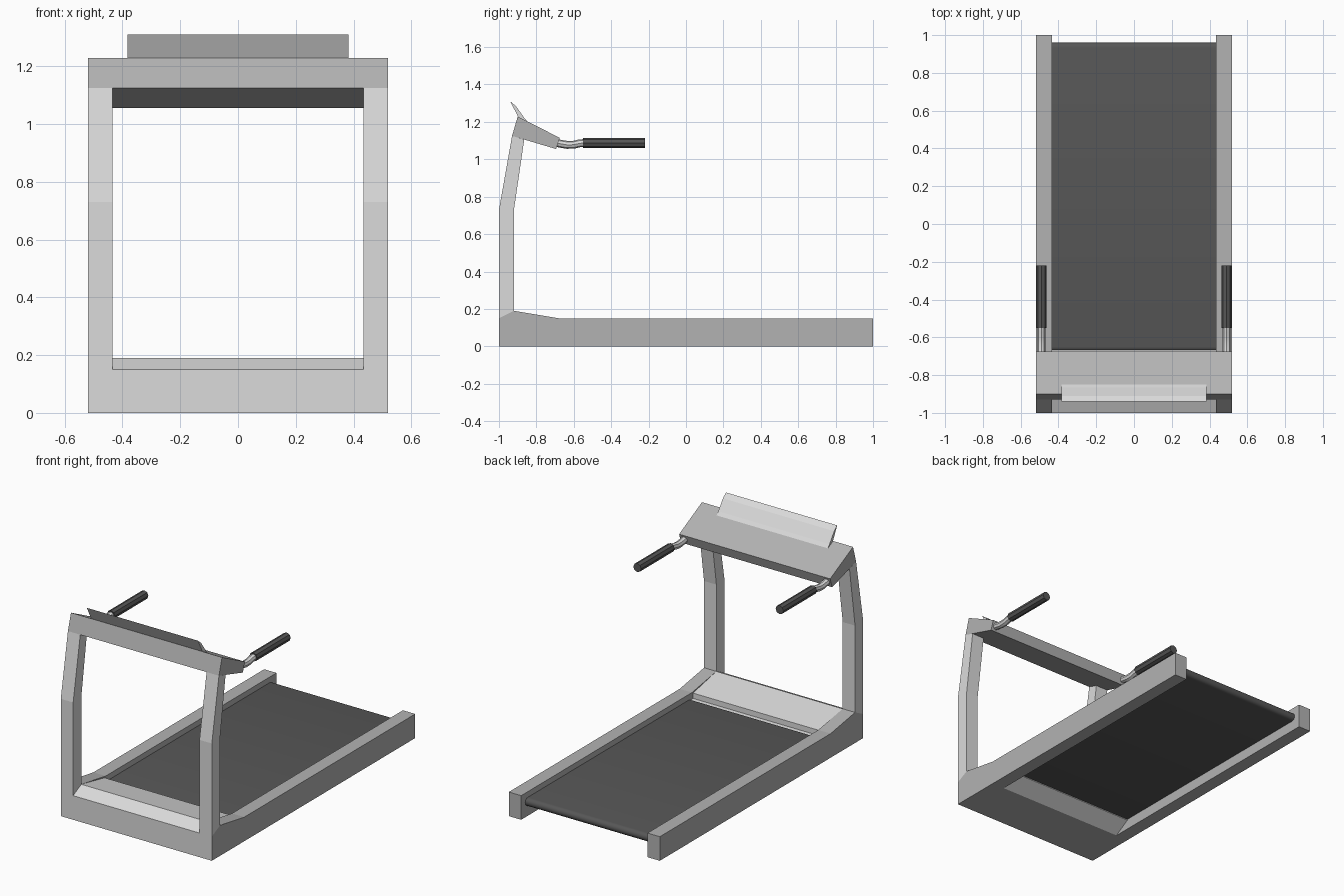
import bpy, bmesh, math
from mathutils import Vector

cube = bpy.data.objects.get("Cube")
if cube:
    bpy.data.objects.remove(cube, do_unlink=True)


def material(name, value):
    mat = bpy.data.materials.new(name)
    mat.use_nodes = True
    color = (value, value, value, 1)
    mat.diffuse_color = color
    mat.node_tree.nodes["Principled BSDF"].inputs["Base Color"].default_value = color
    return mat


LIGHT = material("light grey", 0.71)
MID = material("mid grey", 0.45)
DARK = material("dark rubber", 0.095)

HALF = 0.52    # outer half width
INNER = 0.435  # half width between the rails


def smooth(obj):
    bpy.ops.object.select_all(action='DESELECT')
    obj.select_set(True)
    bpy.context.view_layer.objects.active = obj
    bpy.ops.object.shade_smooth_by_angle(angle=math.radians(40))


def extrude(name, profile, x0, x1, mats, rule=None):
    """Extrude a (y, z) side profile from x0 to x1; rule picks a material by normal."""
    bm = bmesh.new()
    face = bm.faces.new([bm.verts.new((x0, y, z)) for y, z in profile])
    result = bmesh.ops.extrude_face_region(bm, geom=[face])
    moved = [v for v in result["geom"] if isinstance(v, bmesh.types.BMVert)]
    bmesh.ops.translate(bm, verts=moved, vec=(x1 - x0, 0, 0))
    bmesh.ops.recalc_face_normals(bm, faces=bm.faces)
    bm.normal_update()
    if rule:
        for f in bm.faces:
            f.material_index = rule(f.normal)
    mesh = bpy.data.meshes.new(name)
    bm.to_mesh(mesh)
    bm.free()
    for mat in mats:
        mesh.materials.append(mat)
    obj = bpy.data.objects.new(name, mesh)
    bpy.context.collection.objects.link(obj)
    return obj


def tube(name, points, radius, mat):
    """Round bar along a path."""
    curve = bpy.data.curves.new(name, 'CURVE')
    curve.dimensions = '3D'
    curve.bevel_depth = radius
    curve.bevel_resolution = 2
    curve.use_fill_caps = True
    spline = curve.splines.new('POLY')
    spline.points.add(len(points) - 1)
    for p, co in zip(spline.points, points):
        p.co = (*co, 1)
    curve.materials.append(mat)
    obj = bpy.data.objects.new(name, curve)
    bpy.context.collection.objects.link(obj)
    bpy.ops.object.select_all(action='DESELECT')
    obj.select_set(True)
    bpy.context.view_layer.objects.active = obj
    bpy.ops.object.convert(target='MESH')
    smooth(bpy.context.view_layer.objects.active)


# Side profiles
rail = [(-1, 0), (-1, 0.15), (-0.92, 0.19), (-0.68, 0.15), (1, 0.15), (1, 0)]
post = [(-1, 0.15), (-1, 0.73), (-0.93, 1.125), (-0.865, 1.105),
        (-0.92, 0.73), (-0.92, 0.19)]
hood = [(-1, 0), (-1, 0.15), (-0.92, 0.19), (-0.69, 0.143), (-0.69, 0.11),
        (-0.58, 0.1), (-0.58, 0.06), (-0.68, 0)]
console = [(-0.93, 1.125), (-0.9, 1.228), (-0.675, 1.115), (-0.695, 1.055)]
display = [(-0.94, 1.31), (-0.91, 1.285), (-0.865, 1.222), (-0.845, 1.198),
           (-0.895, 1.222)]

# Paired parts: side rails, posts, handles and grips
for side, s in (("left", 1), ("right", -1)):
    extrude(side + "_rail", rail, s * INNER, s * HALF, [MID, LIGHT],
            lambda n: 1 if n.y < -0.9 else 0)
    extrude(side + "_post", post, s * INNER, s * HALF, [LIGHT])
    x = s * 0.49
    tube(side + "_handle", [(x, -0.71, 1.09), (x, -0.67, 1.083), (x, -0.635, 1.077),
                            (x, -0.6, 1.078), (x, -0.57, 1.085), (x, -0.53, 1.088)],
         0.021, LIGHT)
    tube(side + "_grip", [(x, -0.55, 1.088), (x, -0.22, 1.088)], 0.027, DARK)

# Motor hood between the rails, with a darker underside
extrude("motor_hood", hood, -INNER, INNER, [LIGHT, MID],
        lambda n: 1 if n.z < -0.9 else 0)

# Console and its display panel
extrude("console", console, -HALF, HALF, [MID])
extrude("display_panel", display, -0.383, 0.383, [LIGHT])

# Running belt wrapped around its end rollers
radius, mid_z, steps = 0.025, 0.09, 8
belt = []
for centre, start in ((0.935, -0.5), (-0.65, 0.5)):
    for i in range(steps + 1):
        a = math.pi * (start + i / steps)
        belt.append((centre + radius * math.cos(a), mid_z + radius * math.sin(a)))
smooth(extrude("running_belt", belt, -INNER, INNER, [DARK]))
